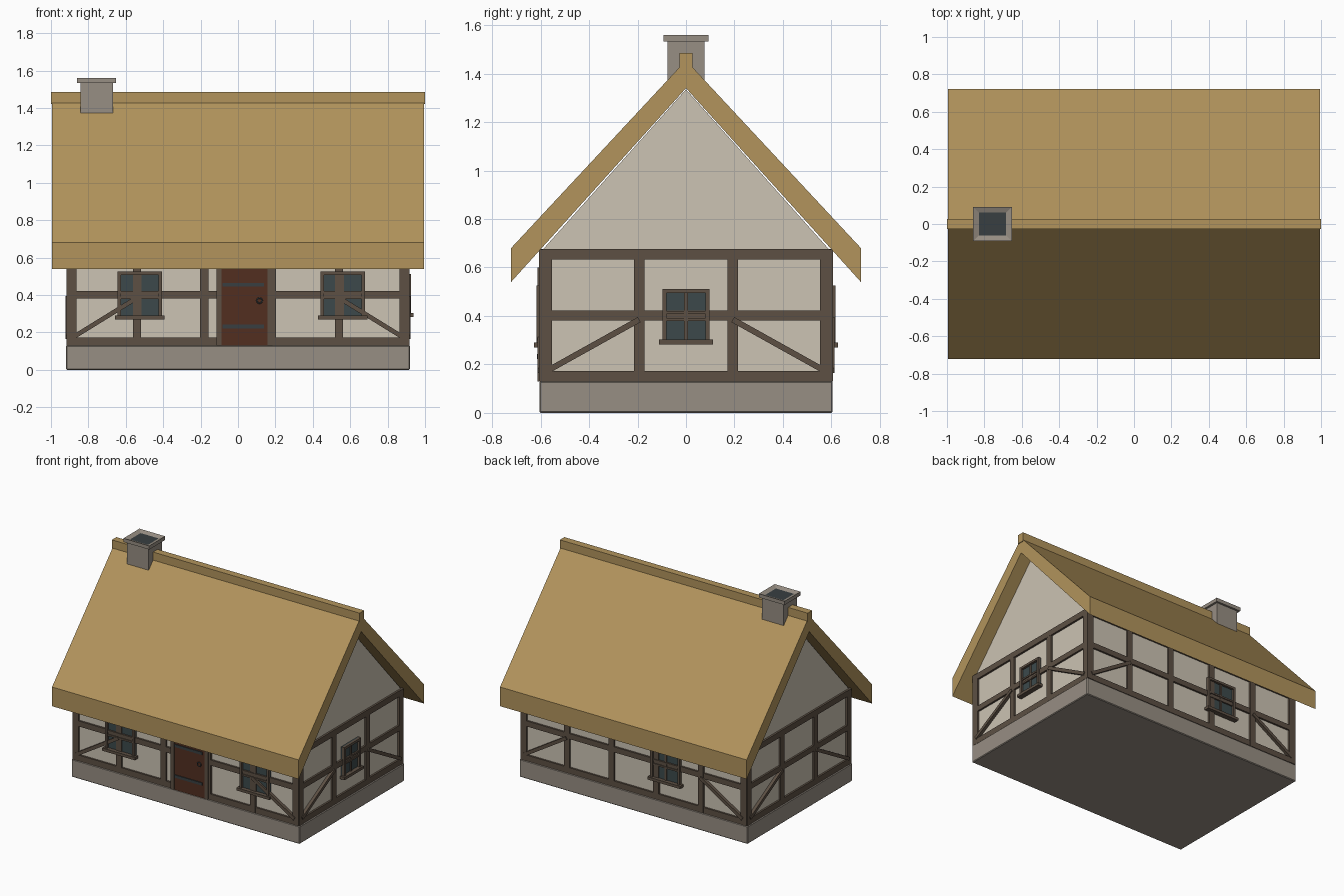
import bpy, bmesh
from math import radians, atan2, hypot
from mathutils import Matrix, Vector

if "Cube" in bpy.data.objects:
    bpy.data.objects.remove(bpy.data.objects["Cube"])


def material(name, *rgb):
    """Flat material from display colour values."""
    lin = [((c / 255 + 0.055) / 1.055) ** 2.4 for c in rgb] + [1]
    m = bpy.data.materials.new(name)
    m.use_nodes = True
    m.diffuse_color = lin
    m.node_tree.nodes["Principled BSDF"].inputs["Base Color"].default_value = lin
    return m


thatch = material("thatch", 178, 148, 92)
plaster = material("plaster", 204, 195, 179)
timber = material("dark timber", 93, 80, 68)
stone = material("stone", 151, 142, 131)
door_wood = material("door wood", 82, 47, 32)
glass = material("window glass", 60, 73, 75)
iron = material("iron", 56, 62, 65)


def finish(name, bm, *mats):
    bmesh.ops.recalc_face_normals(bm, faces=bm.faces)
    mesh = bpy.data.meshes.new(name)
    bm.to_mesh(mesh)
    bm.free()
    for m in mats:
        mesh.materials.append(m)
    ob = bpy.data.objects.new(name, mesh)
    bpy.context.collection.objects.link(ob)
    return ob


def add_box(bm, lo, hi, matrix=Matrix()):
    lo, hi = Vector(lo), Vector(hi)
    m = matrix @ Matrix.Translation((lo + hi) / 2) @ Matrix.Diagonal((*(hi - lo), 1))
    return bmesh.ops.create_cube(bm, size=1, matrix=m)["verts"]


def box(name, lo, hi, mat, matrix=Matrix(), bevel=0):
    bm = bmesh.new()
    add_box(bm, lo, hi, matrix)
    if bevel:
        bmesh.ops.bevel(bm, geom=bm.edges[:], offset=bevel, segments=1, affect="EDGES")
    return finish(name, bm, mat)


def prism(name, profile, half, mat):
    """Extrude a y-z outline along x."""
    bm = bmesh.new()
    face = bm.faces.new([bm.verts.new((-half, y, z)) for y, z in profile])
    out = bmesh.ops.extrude_face_region(bm, geom=[face])["geom"]
    bmesh.ops.translate(bm, vec=(2 * half, 0, 0),
                        verts=[v for v in out if isinstance(v, bmesh.types.BMVert)])
    return finish(name, bm, mat)


# Masonry base, plaster body and thatched roof
HX, HY, BASE = 0.9, 0.59, 0.13
box("foundation", (-0.92, -0.605, 0), (0.92, 0.605, BASE), stone, bevel=0.005)
prism("plaster_walls", [(-HY, BASE), (HY, BASE), (HY, 0.675), (0, 1.335), (-HY, 0.675)],
      HX, plaster)
prism("thatched_roof", [(-0.722, 0.54), (0, 1.34), (0.722, 0.54), (0.722, 0.68),
                        (0, 1.455), (-0.722, 0.68)], 0.995, thatch)
box("ridge_cap", (-1, -0.026, 1.42), (1, 0.026, 1.486), thatch)

# Chimney with a recessed flue
box("chimney_stack", (-0.842, -0.077, 1.34), (-0.667, 0.077, 1.54), stone)
bm = bmesh.new()
add_box(bm, (-0.86, -0.092, 1.533), (-0.652, 0.092, 1.56))
top = max(bm.faces, key=lambda f: f.calc_center_median().z)
bmesh.ops.inset_region(bm, faces=[top], thickness=0.044)
bmesh.ops.translate(bm, verts=top.verts[:], vec=(0, 0, -0.012))
top.material_index = 1
finish("chimney_cap", bm, stone, iron)


def wall_box(bm, m, u0, u1, z0, z1, d0, d1):
    """Box on a wall: u runs along it, d is the distance out from the plaster."""
    add_box(bm, (u0, -d1, z0), (u1, -d0, z1), m)


def brace(bm, m, start, end):
    du, dz = end[0] - start[0], end[1] - start[1]
    tilt = Matrix.Translation((start[0], 0, start[1])) @ Matrix.Rotation(-atan2(dz, du), 4, "Y")
    add_box(bm, (0, -0.022, -0.012), (hypot(du, dz), 0.005, 0.012), m @ tilt)


def window(name, m, u, half, z0, z1):
    bm = bmesh.new()
    wall_box(bm, m, u - half, u + half, z0, z1, 0, 0.009)
    finish(name + "_glass", bm, glass)
    bm = bmesh.new()
    t = 0.017
    for s in (-1, 1):
        a, b = sorted((u + s * half, u + s * (half - t)))
        wall_box(bm, m, a, b, z0, z1, 0, 0.026)
    wall_box(bm, m, u - half, u + half, z1 - t, z1, 0, 0.026)
    wall_box(bm, m, u - half - 0.014, u + half + 0.014, z0 - 0.012, z0 + 0.008, 0, 0.038)
    wall_box(bm, m, u - 0.008, u + 0.008, z0, z1, 0, 0.016)
    for z in (0.385, 0.415):
        wall_box(bm, m, u - half, u + half, z - 0.006, z + 0.006, 0, 0.02)
    finish(name + "_frame", bm, timber)


# Timber frame and windows: name, angle, half length, depth, posts, brace tops, windows
walls = [
    ("front", 0, HX, HY, (0.18, 0.54), [(-0.525, 0.56)[0], 0.56]),
    ("right_end", 90, HY, HX, (0.193,), [0]),
    ("back", 180, HX, HY, (0.18, 0.54), [0.26]),
    ("left_end", 270, HY, HX, (0.193,), []),
]
for name, angle, half, depth, posts, windows in walls:
    m = Matrix.Rotation(radians(angle), 4, "Z") @ Matrix.Translation((0, -depth, 0))
    bm = bmesh.new()
    for s in (-1, 1):
        for p in posts:
            wall_box(bm, m, s * p - 0.022, s * p + 0.022, BASE, 0.66, 0, 0.014)
        wall_box(bm, m, s * (half - 0.012) - 0.024, s * (half - 0.012) + 0.024,
                 BASE, 0.675, 0, 0.016)
        brace(bm, m, (s * (half - 0.02), 0.175), (s * posts[-1], 0.385))
    # Rails stop at the doorway on the front
    spans = [(-half, -0.1), (0.17, half)] if name == "front" else [(-half, half)]
    for a, b in spans:
        for z0, z1 in ((BASE, 0.173), (0.382, 0.422)):
            wall_box(bm, m, a, b, z0, z1, 0, 0.0135)
    wall_box(bm, m, -half, half, 0.632, 0.676, 0, 0.0145)
    finish(name + "_timber_frame", bm, timber)
    for i, u in enumerate(windows):
        if name == "right_end":
            window(name + "_window", m, u, 0.097, 0.295, 0.512)
        else:
            window(f"{name}_window_{i + 1}", m, u, 0.118, 0.282, 0.525)

# Front door with jambs, iron straps and a ring handle
m = Matrix.Translation((0, -HY, 0))
for name, u0, u1 in (("left_jamb", 0.158, 0.185), ("right_jamb", -0.115, -0.088)):
    box("door_" + name, (u0, -0.022, BASE), (u1, 0, 0.6), timber, m)
box("door_lintel", (-0.115, -0.022, 0.575), (0.185, 0, 0.6), timber, m)
box("door", (-0.088, -0.018, BASE), (0.158, 0, 0.575), door_wood, m)
for i, z in enumerate((0.232, 0.455)):
    box(f"door_strap_{i + 1}", (-0.082, -0.024, z - 0.01), (0.14, -0.01, z + 0.01), iron, m)
bpy.ops.mesh.primitive_torus_add(location=(0.115, -HY - 0.022, 0.37), rotation=(radians(90), 0, 0),
                                 major_radius=0.014, minor_radius=0.004,
                                 major_segments=16, minor_segments=6)
handle = bpy.context.object
handle.name = "door_ring_handle"
handle.data.materials.append(iron)
bpy.ops.object.shade_smooth_by_angle()
